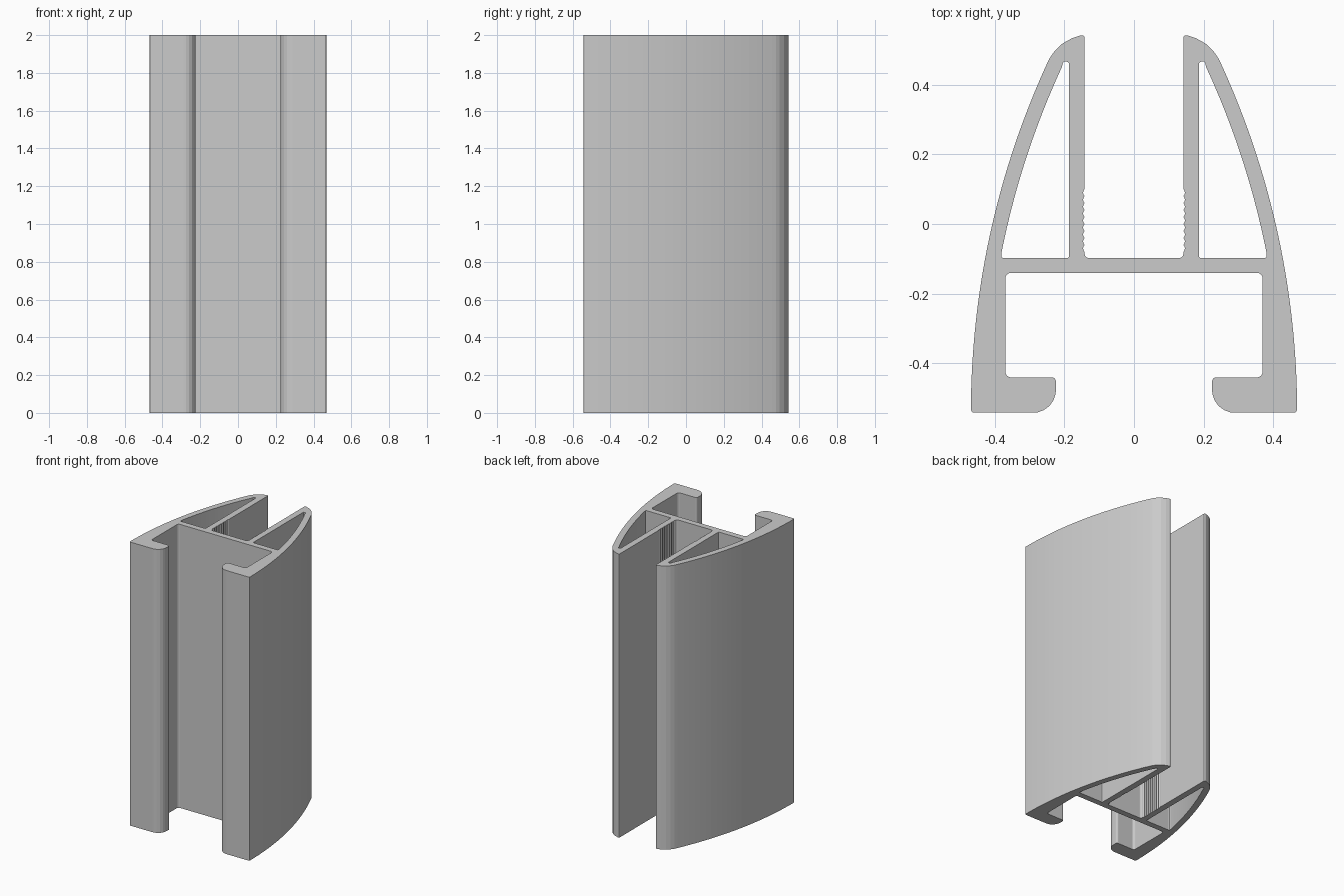
import bpy
import math
from mathutils import Vector

cube = bpy.data.objects.get("Cube")
if cube:
    bpy.data.objects.remove(cube, do_unlink=True)

HEIGHT = 2.0
ARC_R, ARC_X, ARC_Y = 2.4, 0.468, -0.54   # curved flank: radius, widest x, its y
WALL = 0.043


def flank(y, inset=0.0):
    """Point on the curved side wall at a given y."""
    r = ARC_R - inset
    return (ARC_X - ARC_R + math.sqrt(r * r - (y - ARC_Y) ** 2), y, 0)


def flank_run(y0, y1, inset=0.0, n=24):
    return [flank(y0 + (y1 - y0) * i / n, inset) for i in range(n + 1)]


def rounded(points, steps=6):
    """Fillet each (x, y, radius) corner of a closed outline."""
    out = []
    for i, (x, y, r) in enumerate(points):
        p = Vector((x, y))
        if r == 0:
            out.append(p)
            continue
        a = (Vector(points[i - 1][:2]) - p).normalized()
        b = (Vector(points[(i + 1) % len(points)][:2]) - p).normalized()
        half = a.angle(b) / 2
        centre = p + (a + b).normalized() * r / math.sin(half)
        start = p + a * r / math.tan(half) - centre
        end = p + b * r / math.tan(half) - centre
        for k in range(steps + 1):
            t = k / steps
            out.append(centre + start.lerp(end, t).normalized() * r)
    return out


def mirrored(points):
    return [(-x, y, r) for x, y, r in reversed(points)]


# Right half of the outline, from the slot floor round to the cavity roof
slot_x, floor_y, roof_y = 0.142, -0.098, -0.14
half = [(slot_x, floor_y, 0.014)]
grooves, pitch, samples = 9, 0.02, 6
for i in range(grooves * samples + 1):
    depth = 0.004 * abs(math.sin(math.pi * i / samples))
    half.append((slot_x + depth, -0.08 + pitch * i / samples, 0))
half += [(slot_x, 0.5415, 0.007), (0.153, 0.5415, 0), (0.178, 0.533, 0),
         (0.205, 0.518, 0), (0.228, 0.496, 0), (0.242, 0.476, 0)]
half += flank_run(0.455, -0.51)
half += [(ARC_X, -0.5415, 0.01), (0.224, -0.5415, 0.065), (0.224, -0.44, 0.012),
         (0.369, -0.44, 0.016), (0.369, roof_y, 0.016)]

# Hollow chamber inside each arm
chamber = [(0.186, floor_y, 0.008), (0.186, 0.466, 0.008), (0.203, 0.466, 0.006)]
chamber += flank_run(0.45, -0.08, WALL)
chamber += [(0.381, floor_y, 0.007)]

# Filled profile with holes, extruded along z
profile = bpy.data.curves.new("extruded_rail", "CURVE")
profile.dimensions = "2D"
profile.fill_mode = "BOTH"
profile.extrude = HEIGHT / 2
for loop in (half + mirrored(half), chamber, mirrored(chamber)):
    pts = rounded(loop)
    spline = profile.splines.new("POLY")
    spline.points.add(len(pts) - 1)
    for sp, p in zip(spline.points, pts):
        sp.co = (p.x, p.y, 0, 1)
    spline.use_cyclic_u = True

rail = bpy.data.objects.new("extruded_rail", profile)
rail.location.z = HEIGHT / 2
bpy.context.collection.objects.link(rail)

# Plain grey metal
metal = bpy.data.materials.new("grey_metal")
metal.use_nodes = True
grey = (0.6, 0.6, 0.6, 1)
metal.diffuse_color = grey
metal.node_tree.nodes["Principled BSDF"].inputs["Base Color"].default_value = grey
profile.materials.append(metal)

bpy.ops.object.select_all(action="DESELECT")
rail.select_set(True)
bpy.context.view_layer.objects.active = rail
bpy.ops.object.convert(target="MESH")

# Weld caps to walls and make the faces point outward
bpy.ops.object.mode_set(mode="EDIT")
bpy.ops.mesh.select_all(action="SELECT")
bpy.ops.mesh.remove_doubles(threshold=0.0002)
bpy.ops.mesh.normals_make_consistent(inside=False)
bpy.ops.object.mode_set(mode="OBJECT")
bpy.ops.object.shade_flat()
